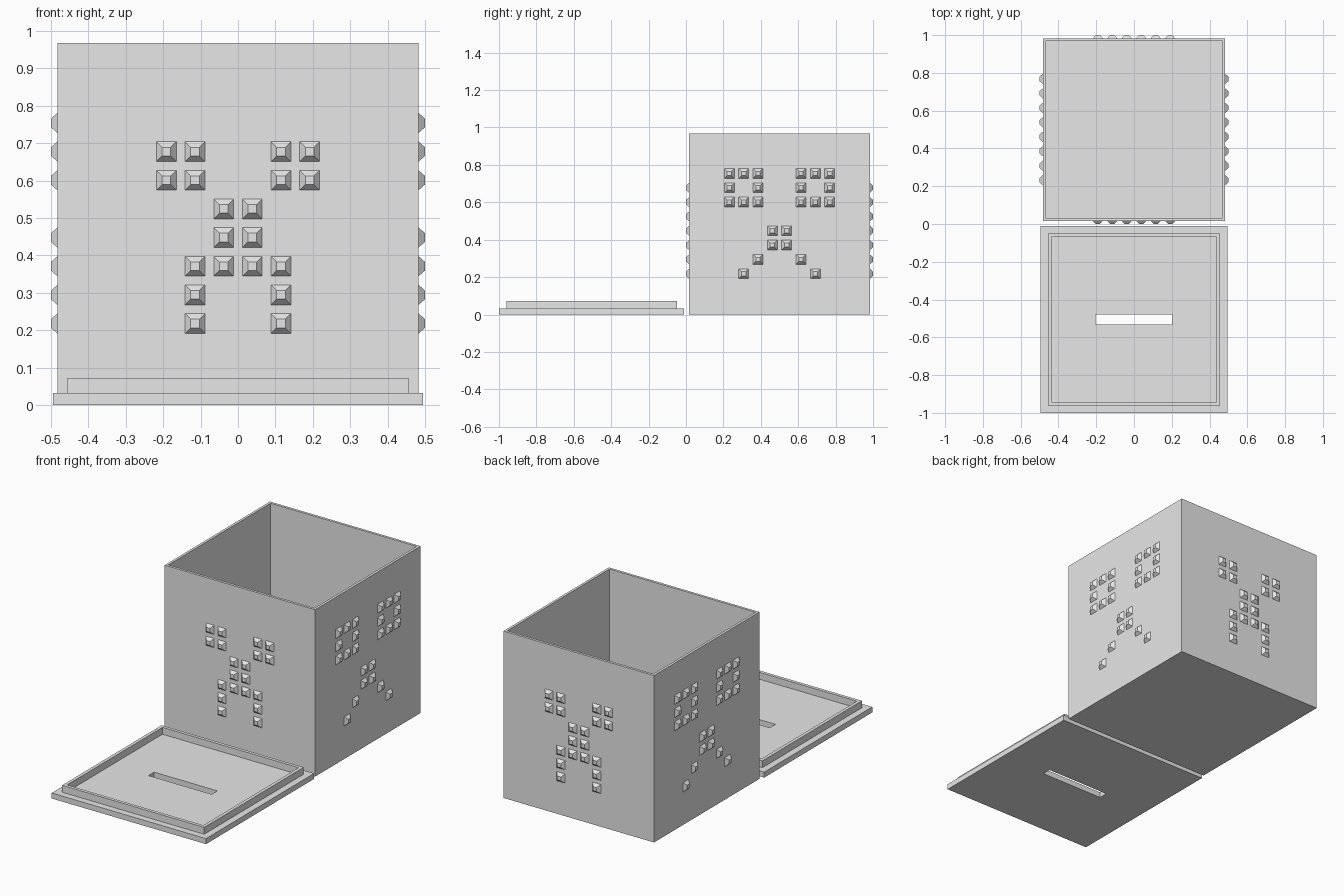
import bpy, bmesh, math
from mathutils import Matrix, Vector

if "Cube" in bpy.data.objects:
    bpy.data.objects.remove(bpy.data.objects["Cube"])

grey = bpy.data.materials.new("light grey")
grey.diffuse_color = (0.8, 0.8, 0.8, 1)
grey.use_nodes = True
grey.node_tree.nodes["Principled BSDF"].inputs["Base Color"].default_value = grey.diffuse_color

BOX_Y, BOX_HALF, BOX_H, WALL = 0.5, 0.483, 0.968, 0.021
LID_Y, LID_HALF, LID_H = -0.505, 0.495, 0.032
PITCH, ROW_Z = 0.0766, 0.218          # stud grid spacing and lowest row
BASE, TIP, DEPTH = 0.0265, 0.0115, 0.017


def finish(name, bm):
    me = bpy.data.meshes.new(name)
    bm.to_mesh(me)
    bm.free()
    me.materials.append(grey)
    ob = bpy.data.objects.new(name, me)
    bpy.context.collection.objects.link(ob)
    return ob


def rect(bm, hx, hy, cy, z):
    return [bm.verts.new((sx * hx, cy + sy * hy, z))
            for sx, sy in ((-1, -1), (1, -1), (1, 1), (-1, 1))]


def frame(name, outer, inner, cy, z0, z1, bottom=True):
    """Rectangular slab with a rectangular opening through it."""
    bm = bmesh.new()
    ob, ot = rect(bm, *outer, cy, z0), rect(bm, *outer, cy, z1)
    ib, it = rect(bm, *inner, cy, z0), rect(bm, *inner, cy, z1)
    for i in range(4):
        j = (i + 1) % 4
        bm.faces.new((ob[i], ob[j], ot[j], ot[i]))
        bm.faces.new((ib[j], ib[i], it[i], it[j]))
        bm.faces.new((ot[i], ot[j], it[j], it[i]))
        if bottom:
            bm.faces.new((ob[j], ob[i], ib[i], ib[j]))
    return finish(name, bm)


def studs(name, pattern, angle):
    """Truncated pyramids on one wall; pattern rows run from top to bottom."""
    bm = bmesh.new()
    turn = Matrix.Translation((0, BOX_Y, 0)) @ Matrix.Rotation(angle, 4, 'Z')
    for r, row in enumerate(reversed(pattern)):
        for c, mark in enumerate(row):
            if mark != "X":
                continue
            x, z = (c - (len(row) - 1) / 2) * PITCH, ROW_Z + r * PITCH
            rings = []
            for half, y in ((BASE, -BOX_HALF), (TIP, -BOX_HALF - DEPTH)):
                rings.append([bm.verts.new(turn @ Vector((x + sx * half, y, z + sz * half)))
                              for sx, sz in ((-1, -1), (1, -1), (1, 1), (-1, 1))])
            a, b = rings
            bm.faces.new(b)
            for i in range(4):
                j = (i + 1) % 4
                bm.faces.new((a[i], a[j], b[j], b[i]))
    return finish(name, bm)


# Open box: solid block with its top inset and sunk to form walls and floor
bm = bmesh.new()
bmesh.ops.create_cube(bm, size=1, matrix=Matrix.Translation((0, BOX_Y, BOX_H / 2))
                      @ Matrix.Diagonal((2 * BOX_HALF, 2 * BOX_HALF, BOX_H, 1)))
bm.normal_update()
top = max(bm.faces, key=lambda f: f.calc_center_median().z)
bmesh.ops.inset_region(bm, faces=[top], thickness=WALL)
sunk = bmesh.ops.extrude_discrete_faces(bm, faces=[top])["faces"][0]
bmesh.ops.translate(bm, verts=sunk.verts, vec=(0, 0, WALL - BOX_H))
finish("box", bm)

# Lid: slotted plate with a raised rim
frame("lid_plate", (LID_HALF, LID_HALF), (0.203, 0.026), LID_Y, 0, LID_H)
frame("lid_rim", (0.456, 0.456), (0.437, 0.437), LID_Y, LID_H, 0.072, bottom=False)

# Raised stud patterns: one on front and back, another on the two sides
figure = ["XX..XX",
          "XX..XX",
          "..XX..",
          "..XX..",
          ".XXXX.",
          ".X..X.",
          ".X..X."]
face = ["XXX..XXX",
        "X.X..X.X",
        "XXX..XXX",
        "........",
        "...XX...",
        "...XX...",
        "..X..X..",
        ".X....X."]
for i, (side, pattern) in enumerate((("front", figure), ("right", face),
                                     ("back", figure), ("left", face))):
    studs(side + "_studs", pattern, i * math.pi / 2)
